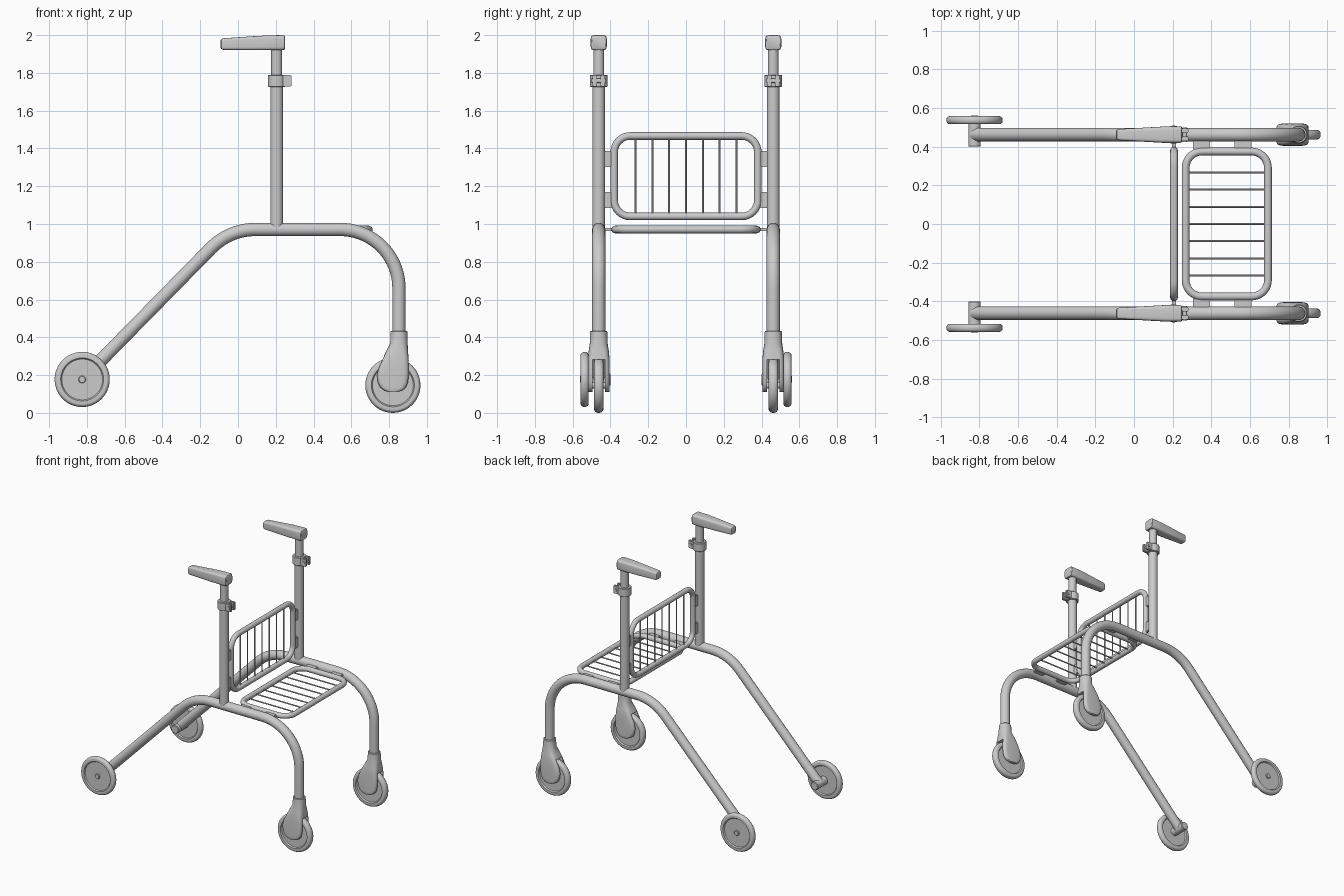
import bpy, bmesh, math
from mathutils import Vector as V

if "Cube" in bpy.data.objects:
    bpy.data.objects.remove(bpy.data.objects["Cube"])

X, Y, Z = V((1, 0, 0)), V((0, 1, 0)), V((0, 0, 1))
SIDE = 0.462  # y of each side frame


def ring(c, u, v, a, b=None, e=1.0, n=24):
    """Closed ellipse (e=1) or rounded rectangle (e<1) around c."""
    b = a if b is None else b
    f = lambda t: math.copysign(abs(t) ** e, t) if abs(t) > 1e-6 else 0
    return [V(c) + u * a * f(math.cos(2 * math.pi * i / n))
            + v * b * f(math.sin(2 * math.pi * i / n)) for i in range(n)]


def loft(name, rings, closed=False, mirror=True, angle=35):
    bm = bmesh.new()
    vs = [[bm.verts.new(p) for p in r] for r in rings]
    n, m = len(vs[0]), len(vs)
    for i in range(m if closed else m - 1):
        a, b = vs[i], vs[(i + 1) % m]
        for j in range(n):
            k = (j + 1) % n
            bm.faces.new((a[j], a[k], b[k], b[j]))
    if not closed:
        bm.faces.new(vs[0])
        bm.faces.new(vs[-1])
    bmesh.ops.recalc_face_normals(bm, faces=bm.faces)
    return finish(name, bm, mirror, angle)


def finish(name, bm, mirror=True, angle=35):
    me = bpy.data.meshes.new(name)
    bm.to_mesh(me)
    bm.free()
    ob = bpy.data.objects.new(name, me)
    bpy.context.collection.objects.link(ob)
    me.shade_smooth()
    me.set_sharp_from_angle(angle=math.radians(angle))
    if mirror:
        add_mirror(ob)
    return ob


def add_mirror(ob):
    mod = ob.modifiers.new("other_side", 'MIRROR')
    mod.use_axis = (False, True, False)
    mod.use_mirror_merge = False


def lathe(name, c, axis, prof, n=32, **kw):
    """Turned part: prof is (radius, offset along axis)."""
    u = Z if axis != Z else X
    return loft(name, [ring(V(c) + axis * h, u, axis.cross(u), r, n=n) for r, h in prof], **kw)


def box(name, c, size, bevel=0.004, mirror=True):
    bm = bmesh.new()
    bmesh.ops.create_cube(bm, size=1)
    for v in bm.verts:
        v.co = V(c) + V([v.co[i] * size[i] for i in range(3)])
    bmesh.ops.bevel(bm, geom=bm.edges[:], offset=bevel, segments=2, affect='EDGES')
    return finish(name, bm, mirror)


def fillet(p0, p, p1, r, steps=12):
    """Arc of radius r replacing the corner p."""
    a, b = (p0 - p).normalized(), (p1 - p).normalized()
    half = a.angle(b) / 2
    c = p + (a + b).normalized() * (r / math.sin(half))
    s, t = (p + a * (r / math.tan(half)) - c), (p + b * (r / math.tan(half)) - c)
    return [c + s.normalized().slerp(t.normalized(), i / steps) * r for i in range(steps + 1)]


def sweep(name, path, normal, r, closed=False, n=16, mirror=True):
    """Round tube along a flat path."""
    m, rings = len(path), []
    for i, p in enumerate(path):
        a = path[i - 1] if closed or i else p
        b = path[(i + 1) % m] if closed or i < m - 1 else p
        t = (b - p).normalized() + (p - a).normalized()
        rings.append(ring(p, normal, t.normalized().cross(normal), r, n=n))
    return loft(name, rings, closed, mirror)


def grille(name, c, u, half_u, half_y):
    """Rounded tube frame with seven thin bars along u."""
    c = V(c)
    k = [c + u * a * half_u + Y * b * half_y for a, b in ((1, 1), (-1, 1), (-1, -1), (1, -1))]
    path = []
    for i in range(4):
        path += fillet(k[i - 1], k[i], k[(i + 1) % 4], 0.085, 8)
    sweep(name + "_frame", path, u.cross(Y), 0.02, closed=True, mirror=False)
    for i in range(-3, 4):
        lathe(f"{name}_bar_{i + 4}", c + Y * i * 0.089, u,
              [(0.005, -half_u), (0.005, half_u)], n=8, mirror=False)


# Bent side frame tube, rear axle to front caster
pts = [V((x, SIDE, z)) for x, z in ((-0.825, 0.177), (-0.046, 0.971), (0.852, 0.971), (0.852, 0.40))]
path = [pts[0]] + fillet(pts[0], pts[1], pts[2], 0.33) + fillet(pts[1], pts[2], pts[3], 0.31, 18) + [pts[3]]
sweep("side_frame", path, Y, 0.035, n=24)

# Upright post, inner height tube
lathe("upright_post", (0.205, SIDE, 0), Z, [(0.034, 0.97), (0.034, 1.75)])
lathe("height_tube", (0.205, SIDE, 0), Z, [(0.029, 1.7), (0.029, 1.95)])

# Height clamp: collar, two ears, bolt
lathe("clamp_collar", (0.205, SIDE, 1.758), Z,
      [(0.044, -0.032), (0.047, -0.029), (0.047, 0.029), (0.044, 0.032)])
for s in (-1, 1):
    box("clamp_ear", (0.255, SIDE + s * 0.021, 1.758), (0.056, 0.022, 0.062))
lathe("clamp_bolt", (0.263, SIDE, 1.758), Y, [(0.012, -0.037), (0.012, 0.037)], n=16)

# Tapered hand grip
grip = []
for x, hy, z0, z1 in ((-0.092, 0.02, 1.932, 1.972), (-0.088, 0.026, 1.926, 1.979),
                      (-0.078, 0.029, 1.922, 1.983), (0.08, 0.038, 1.92, 1.994),
                      (0.15, 0.042, 1.92, 1.998), (0.235, 0.043, 1.92, 2.0),
                      (0.245, 0.041, 1.922, 1.998), (0.249, 0.036, 1.928, 1.992)):
    grip.append(ring((x, SIDE, (z0 + z1) / 2), Y, Z, hy, (z1 - z0) / 2, 0.4, 32))
loft("hand_grip", grip)


# Wheels: rounded tyre with sunken disc
def wheel(name, c, half):
    tyre = [(0.146 - 0.016 + 0.016 * math.cos(a), half * math.sin(a))
            for a in [math.radians(-90 + 18 * i) for i in range(11)]]
    h = half * 0.6
    prof = [(0.02, -h), (0.108, -h), (0.114, -half)] + tyre + [(0.114, half), (0.108, h), (0.02, h)]
    lathe(name, c, Y, prof, n=48)


wheel("rear_wheel", (-0.825, 0.537, 0.177), 0.021)
wheel("front_wheel", (0.82, SIDE, 0.146), 0.024)
lathe("rear_axle", (-0.825, 0, 0.177), Y, [(0.028, 0.40), (0.032, 0.404), (0.032, 0.522)])
lathe("rear_axle_bolt", (-0.825, 0, 0.177), Y, [(0.02, 0.5), (0.02, 0.557), (0.016, 0.561)], n=20)
lathe("front_axle", (0.82, SIDE, 0.146), Y, [(0.016, -0.05), (0.016, 0.05)], n=20)

# Caster fork, slotted for the wheel
fork_rings = []
for z, x0, x1, hy, e in ((0.11, 0.80, 0.845, 0.056, 0.35), (0.118, 0.775, 0.87, 0.058, 0.35),
                         (0.135, 0.752, 0.89, 0.058, 0.35), (0.16, 0.74, 0.90, 0.058, 0.35),
                         (0.20, 0.735, 0.905, 0.058, 0.35), (0.24, 0.745, 0.905, 0.058, 0.38),
                         (0.29, 0.767, 0.903, 0.057, 0.45), (0.33, 0.786, 0.90, 0.053, 0.6),
                         (0.37, 0.806, 0.898, 0.047, 0.9), (0.43, 0.807, 0.897, 0.045, 1.0),
                         (0.434, 0.811, 0.893, 0.041, 1.0)):
    fork_rings.append(ring(((x0 + x1) / 2, SIDE, z), X, Y, (x1 - x0) / 2, hy, e, 32))
fork = loft("caster_fork", fork_rings, mirror=False)
cutter = lathe("slot_cutter", (0.82, SIDE, 0.146), Y, [(0.16, -0.034), (0.16, 0.034)], n=48, mirror=False)
cutter.hide_render = True
cut = fork.modifiers.new("slot", 'BOOLEAN')
cut.operation, cut.solver, cut.object = 'DIFFERENCE', 'EXACT', cutter
bpy.context.view_layer.objects.active = fork
bpy.ops.object.modifier_apply(modifier="slot")
bpy.data.objects.remove(cutter)
fork.data.set_sharp_from_angle(angle=math.radians(35))
add_mirror(fork)

# Backrest and seat grilles
grille("backrest", (0.207, 0, 1.253), Z, 0.213, 0.38)
grille("seat", (0.48, 0, 0.971), X, 0.213, 0.375)

# Hinge plates joining grilles to the frame
for z in (1.128, 1.343):
    box("backrest_bracket", (0.207, 0.412, z), (0.02, 0.045, 0.085))
for x in (0.348, 0.563):
    box("seat_bracket", (x, 0.41, 0.971), (0.088, 0.05, 0.018))
